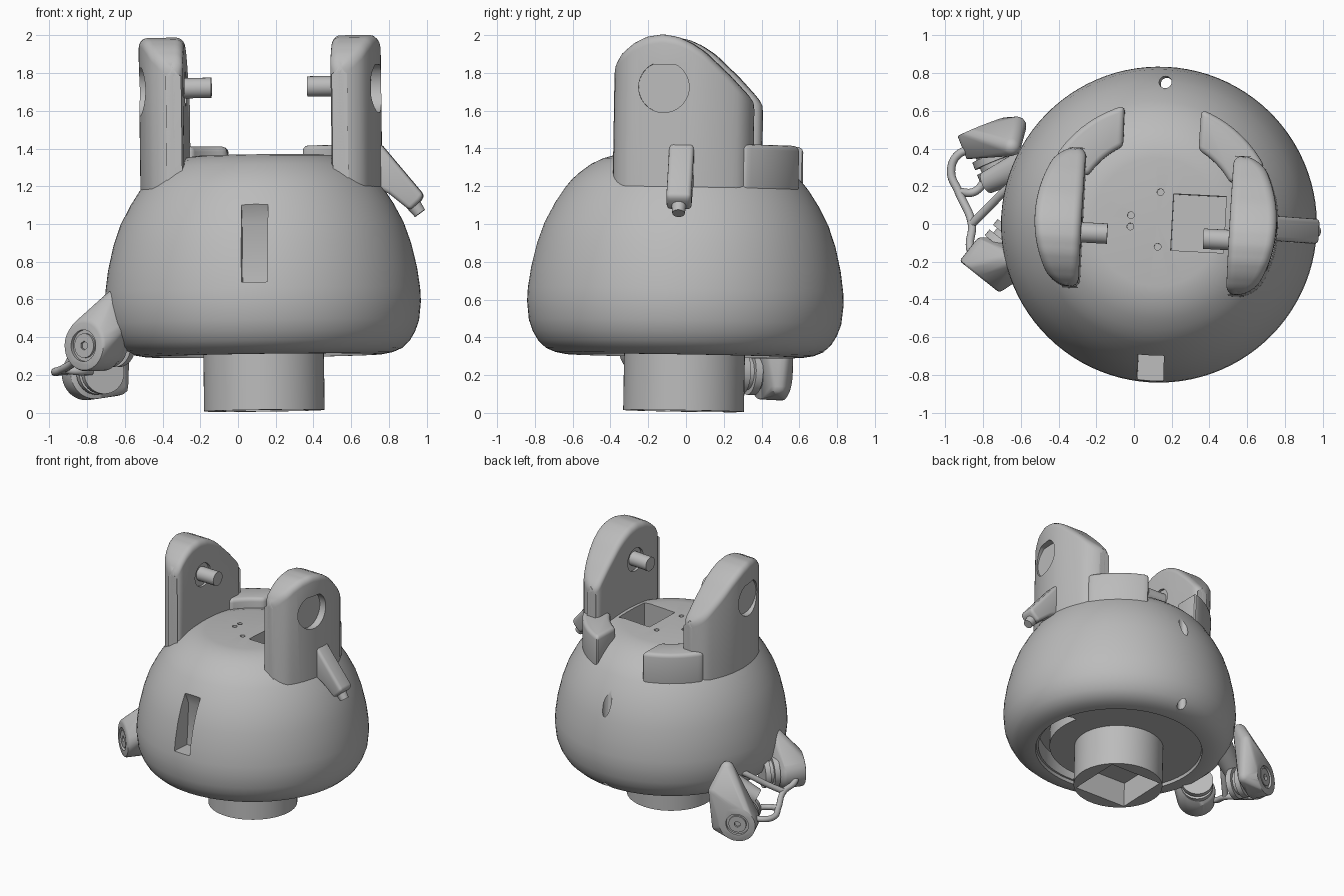
import bpy, bmesh
from math import sin, cos, pi, radians, sqrt
from mathutils import Vector, Matrix

if "Cube" in bpy.data.objects:
    bpy.data.objects.remove(bpy.data.objects["Cube"])

grey = bpy.data.materials.new("light_grey")
grey.use_nodes = True
grey.diffuse_color = (0.5, 0.5, 0.5, 1)
grey.node_tree.nodes["Principled BSDF"].inputs["Base Color"].default_value = (0.5, 0.5, 0.5, 1)


def make(name, bm):
    bmesh.ops.recalc_face_normals(bm, faces=bm.faces)
    me = bpy.data.meshes.new(name)
    bm.to_mesh(me)
    bm.free()
    me.materials.append(grey)
    ob = bpy.data.objects.new(name, me)
    bpy.context.collection.objects.link(ob)
    return ob


def lathe(name, profile, steps=96):
    """Closed (radius, z) profile spun around z."""
    bm = bmesh.new()
    vs = [bm.verts.new((r, 0, z)) for r, z in profile]
    es = [bm.edges.new((vs[i], vs[(i + 1) % len(vs)])) for i in range(len(vs))]
    bmesh.ops.spin(bm, geom=vs + es, cent=(0, 0, 0), axis=(0, 0, 1), angle=2 * pi, steps=steps)
    bmesh.ops.remove_doubles(bm, verts=bm.verts, dist=1e-4)
    bmesh.ops.dissolve_degenerate(bm, edges=bm.edges, dist=1e-5)
    return make(name, bm)


def prism(name, pts, axis, a, b):
    """Polygon in the plane across the axis, extruded from a to b."""
    def place(p, d):
        return {"x": (d, p[0], p[1]), "y": (p[0], d, p[1]), "z": (p[0], p[1], d)}[axis]
    bm = bmesh.new()
    f = bm.faces.new([bm.verts.new(place(p, a)) for p in pts])
    ext = bmesh.ops.extrude_face_region(bm, geom=[f])["geom"]
    move = Vector(place((0, 0), b - a))
    bmesh.ops.translate(bm, vec=move, verts=[v for v in ext if isinstance(v, bmesh.types.BMVert)])
    return make(name, bm)


def rod(name, p0, p1, r, r2=None, n=40):
    p0, p1 = Vector(p0), Vector(p1)
    d = p1 - p0
    m = Matrix.Translation((p0 + p1) / 2) @ d.to_track_quat("Z", "Y").to_matrix().to_4x4()
    bm = bmesh.new()
    bmesh.ops.create_cone(bm, cap_ends=True, segments=n, radius1=r,
                          radius2=r if r2 is None else r2, depth=d.length, matrix=m)
    return make(name, bm)


def box(name, x, y, z):
    return prism(name, [(x[0], y[0]), (x[1], y[0]), (x[1], y[1]), (x[0], y[1])], "z", *z)


def bake(ob):
    dg = bpy.context.evaluated_depsgraph_get()
    me = bpy.data.meshes.new_from_object(ob.evaluated_get(dg))
    ob.modifiers.clear()
    ob.data = me


def combine(ob, cutters):
    for c in cutters:
        m = ob.modifiers.new("bool", "BOOLEAN")
        m.operation, m.solver, m.object = "DIFFERENCE", "EXACT", c
        bake(ob)
        bpy.data.objects.remove(c)
    return ob


def bevel(ob, width, segments=3, angle=40):
    m = ob.modifiers.new("bevel", "BEVEL")
    m.width, m.segments, m.angle_limit = width, segments, radians(angle)
    bake(ob)
    return ob


def arc(r0, r1, a0, a1, b1, n):
    """Ring sector outline: outer arc a0 to a1, inner arc a0 to b1, in degrees."""
    def run(r, end):
        ang = [radians(a0 + (end - a0) * i / n) for i in range(n + 1)]
        return [(r * cos(t), r * sin(t)) for t in ang]
    return run(r1, a1) + run(r0, b1)[::-1]


def rounding(d, r):
    """Drop of a rounded edge of radius r at distance d from the side."""
    d = min(max(d, 0), r)
    return r - sqrt(r * r - (r - d) ** 2)


EAR_TOP = [(-.37, 1.83), (-.33, 1.89), (-.27, 1.943), (-.2, 1.98), (-.11, 1.995),
           (-.03, 1.982), (.04, 1.952), (.11, 1.907), (.24, 1.787), (.37, 1.65)]


def ear_height(y):
    for (y0, z0), (y1, z1) in zip(EAR_TOP, EAR_TOP[1:]):
        if y <= y1 + 1e-6:
            return z0 + (z1 - z0) * (y - y0) / (y1 - y0)


def make_ear(name, s):
    """Upright plate, flat inside and round outside, with softened edges."""
    half, edge = .37, .045
    ends = [half - .08 * (1 - cos(pi / 2 * i / 6)) for i in range(6)]
    ys = [-y for y in ends] + [-.29 + .58 * i / 24 for i in range(25)] + ends[::-1]
    bm = bmesh.new()
    top, low = [], []
    for y in ys:
        gap = half - abs(y)
        x0 = .392 + rounding(gap, .045)
        x1 = sqrt(.642 ** 2 - y * y) - rounding(gap, .08)
        soft = [edge * (1 - cos(pi / 2 * i / 5)) for i in range(6)]
        xs = [x0 + d for d in soft] + [x1 - d for d in soft[::-1]]
        top.append([bm.verts.new((s * x, y, ear_height(y) - rounding(min(x - x0, x1 - x, gap + .01), edge)))
                    for x in xs])
        low.append([bm.verts.new((s * x, y, 1.1)) for x in xs])
    n, m = len(ys), len(top[0])
    for j in range(n - 1):
        for i in range(m - 1):
            for g in (top, low):
                bm.faces.new((g[j][i], g[j][i + 1], g[j + 1][i + 1], g[j + 1][i]))
        for i in (0, m - 1):
            bm.faces.new((top[j][i], top[j + 1][i], low[j + 1][i], low[j][i]))
    for j in (0, n - 1):
        for i in range(m - 1):
            bm.faces.new((top[j][i], top[j][i + 1], low[j][i + 1], low[j][i]))
    return make(name, bm)


main = []

# Bulbous body with its pockets and holes
body = lathe("body", [(0, 1.365), (.34, 1.365), (.39, 1.358), (.45, 1.34), (.51, 1.31), (.57, 1.265),
                      (.61, 1.228), (.645, 1.185), (.70, 1.10), (.752, 1.0), (.79, .89), (.82, .76),
                      (.835, .65), (.838, .58), (.827, .48), (.805, .42), (.775, .37), (.735, .333),
                      (.685, .312), (.63, .302), (.6, .302), (.595, .325), (0, .325)])
cuts = [box("window_cut", (.08, .36), (-.145, .155), (1.15, 1.5)),
        prism("slot_cut", [(-1, .68), (-.68, .68), (-.66, 1.0), (-.71, 1.11), (-1, 1.11)], "x", -.07, .07),
        rod("back_hole", (0, .75, 0), (0, .75, 1.5), .033, n=24),
        prism("under_slot", arc(.5, .58, -115, 15, 15, 32), "z", .2, .45)]
for x, y in [(-.14, .03), (-.14, -.03), (.01, .16), (.01, -.13)]:
    cuts.append(rod("screw_hole", (x, y, 1.32), (x, y, 1.5), .018, n=16))
main.append(combine(body, cuts))

# Stem with a square socket
stem = rod("stem", (0, 0, .01), (0, 0, .4), .32, n=72)
main.append(combine(stem, [box("socket", (-.215, .215), (-.215, .215), (-.1, .2))]))

# Upright ears, pegs and the collar behind them
for side, s in (("left", 1), ("right", -1)):
    ear = make_ear(side + "_ear", s)
    dial = [(.135 * cos(t) - .1, min(.135 * sin(t), .12) + 1.715)
            for t in [2 * pi * i / 40 for i in range(40)]]
    combine(ear, [prism("dial_cut", dial, "x", s * .588, s * .9),
                  rod("peg_recess", (s * .3, -.08, 1.72), (s * .41, -.08, 1.72), .09)])
    peg = rod(side + "_peg", (s * .255, -.08, 1.725), (s * .45, -.08, 1.725), .054)
    collar = prism(side + "_collar", arc(.44, .642, 30, 71.5, 63, 9), "z", 1.1, 1.42)
    if s < 0:
        collar.data.transform(Matrix.Scale(-1, 4, (1, 0, 0)))
        collar.data.flip_normals()
    bevel(collar, .028)
    main += [ear, peg, collar]

# Slanted latch on the left
latch = prism("latch", [(.58, 1.43), (.635, 1.42), (.865, 1.14), (.845, 1.11), (.79, 1.06), (.68, 1.15), (.58, 1.2)],
              "y", -.066, .066)
main.append(bevel(latch, .022))
main.append(rod("latch_knob", (.78, 0, 1.13), (.84, 0, 1.045), .045, .033))

# The whole housing leans and turns slightly
lean = (Matrix.Translation((.14, -.013, .0)) @ Matrix.Rotation(radians(-3), 4, "Z")
        @ Matrix.Rotation(radians(-.8), 4, "Y") @ Matrix.Rotation(radians(-.9), 4, "X"))
for ob in main:
    ob.data.transform(lean)


def lobe(name, face, axis, r, length, anchors):
    """Round clamp pod drawn out to points on the body, with a screw in its face."""
    face, axis = Vector(face), Vector(axis).normalized()
    pod = rod(name, face, face - axis * length, r)
    bm = bmesh.new()
    bm.from_mesh(pod.data)
    bpy.data.objects.remove(pod)
    for a in anchors:
        bmesh.ops.create_icosphere(bm, subdivisions=2, radius=.05, matrix=Matrix.Translation(a))
    hull = bmesh.ops.convex_hull(bm, input=bm.verts)
    bmesh.ops.delete(bm, geom=list({g for g in hull["geom_interior"] + hull["geom_unused"]
                                    if isinstance(g, bmesh.types.BMVert)}), context="VERTS")
    bmesh.ops.dissolve_limit(bm, angle_limit=.01, verts=bm.verts, edges=bm.edges)
    pod = bevel(make(name, bm), .015, 2)
    combine(pod, [rod("screw_recess", face - axis * .02, face + axis * .1, r * .62)])
    screw = rod(name + "_screw", face - axis * .04, face - axis * .005, r * .48)
    combine(screw, [rod("screw_socket", face - axis * .02, face + axis * .1, r * .18, n=6)])
    # ribbed spool behind the pod
    back = face - axis * length
    spools = []
    for i in range(4):
        rr = r * (.85 if i % 2 else .65)
        spools.append(rod(name + "_spool", back - axis * (.035 * i - .005), back - axis * (.035 * i + .035), rr))
    return [pod, screw] + spools


clamps = lobe("front_clamp", (-.82, -.28, .355), (-.62, -.78, 0), .135, .16,
              [(-.66, -.19, .60), (-.63, -.25, .45), (-.64, -.12, .33)])
clamps += lobe("back_clamp", (-.81, .515, .20), (-.37, .93, -.05), .135, .13,
               [(-.65, .41, .57), (-.62, .52, .42), (-.63, .49, .14)])


# Bent wires linking the clamps
def wire(name, pts, r=.022):
    cu = bpy.data.curves.new(name, "CURVE")
    cu.dimensions, cu.bevel_depth, cu.use_fill_caps = "3D", r, True
    sp = cu.splines.new("BEZIER")
    sp.bezier_points.add(len(pts) - 1)
    for bp, p in zip(sp.bezier_points, pts):
        bp.co = p
        bp.handle_left_type = bp.handle_right_type = "AUTO"
    cu.materials.append(grey)
    bpy.context.collection.objects.link(bpy.data.objects.new(name, cu))


wire("long_wire", [(-.82, .40, .23), (-.93, .37, .22), (-.97, .28, .215), (-.93, .17, .23),
                   (-.86, .0, .28), (-.87, -.12, .31), (-.85, -.18, .34)])
wire("cross_wire", [(-.86, .0, .28), (-.77, .09, .35), (-.68, .18, .43), (-.58, .26, .5)])
wire("short_wire", [(-.93, .17, .23), (-.85, .17, .22), (-.78, .24, .22)])

# Arm that joins the back clamp to the body
clamps.append(rod("clamp_arm", (-.78, .22, .30), (-.52, .34, .45), .06, .09))

bpy.ops.object.select_all(action="DESELECT")
for ob in main + clamps:
    ob.select_set(True)
bpy.context.view_layer.objects.active = body
bpy.ops.object.shade_smooth_by_angle(angle=radians(35))
